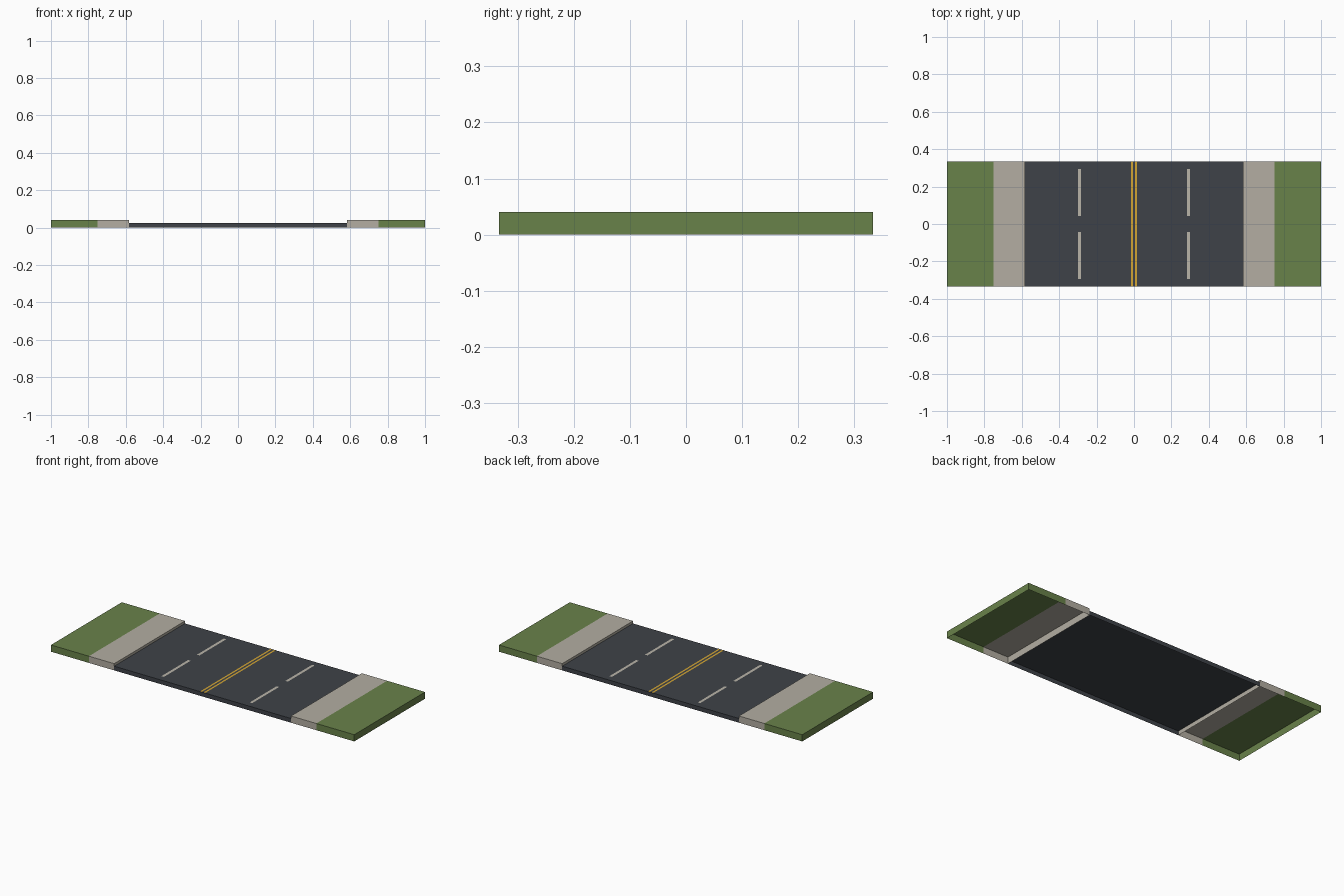
import bpy, bmesh
from mathutils import Vector

cube = bpy.data.objects.get("Cube")
if cube:
    bpy.data.objects.remove(cube, do_unlink=True)


def linear(c):
    c /= 255
    return c / 12.92 if c <= 0.04045 else ((c + 0.055) / 1.055) ** 2.4


def material(name, *rgb):
    mat = bpy.data.materials.new(name)
    mat.use_nodes = True
    colour = [linear(c) for c in rgb] + [1]
    mat.diffuse_color = colour
    bsdf = mat.node_tree.nodes["Principled BSDF"]
    bsdf.inputs["Base Color"].default_value = colour
    bsdf.inputs["Roughness"].default_value = 0.9
    return mat


grass = material("grass_green", 105, 130, 74)
concrete = material("pavement_concrete", 179, 174, 162)
asphalt = material("asphalt", 62, 66, 72)
paint = material("lane_paint", 186, 181, 169)
yellow = material("centre_line_yellow", 210, 165, 52)


def open_box(name, mat, xs, ys, zs, keep):
    """Box reduced to the faces whose outward directions are in keep."""
    spans = [sorted(s) for s in (xs, ys, zs)]
    bm = bmesh.new()
    bmesh.ops.create_cube(bm, size=1)
    for v in bm.verts:
        v.co = [lo + (c + 0.5) * (hi - lo) for c, (lo, hi) in zip(v.co, spans)]
    bm.normal_update()
    hidden = [f for f in bm.faces
              if not any(f.normal.dot(Vector(d)) > 0.9 for d in keep)]
    bmesh.ops.delete(bm, geom=hidden, context="FACES")
    mesh = bpy.data.meshes.new(name)
    bm.to_mesh(mesh)
    bm.free()
    mesh.materials.append(mat)
    obj = bpy.data.objects.new(name, mesh)
    bpy.context.collection.objects.link(obj)
    return obj


TOP, FRONT, BACK = (0, 0, 1), (0, -1, 0), (0, 1, 0)
KERB, EDGE, END = 0.583, 0.75, 1.0
DEPTH = (-0.3333, 0.3333)
ROAD_Z, RAISED_Z = 0.025, 0.04

# Road slab, hollow underneath
open_box("road", asphalt, (-KERB, KERB), DEPTH, (0, ROAD_Z), (TOP, FRONT, BACK))


def marking(name, mat, x, width, ys):
    """Flat painted strip just above the road."""
    open_box(name, mat, (x - width / 2, x + width / 2), ys,
             (ROAD_Z, ROAD_Z + 0.001), (TOP,))


for side, label in ((1, "left"), (-1, "right")):
    # Raised pavement with its kerb face, and grass verge with its outer wall
    open_box(label + "_pavement", concrete, (side * KERB, side * EDGE), DEPTH,
             (0, RAISED_Z), (TOP, FRONT, BACK, (-side, 0, 0)))
    open_box(label + "_verge", grass, (side * EDGE, side * END), DEPTH,
             (0, RAISED_Z), (TOP, FRONT, BACK, (side, 0, 0)))
    # Double centre line and lane dashes
    marking(label + "_centre_line", yellow, side * 0.0115, 0.011, DEPTH)
    for end, place in ((-1, "front"), (1, "back")):
        marking(label + "_" + place + "_lane_dash", paint, side * 0.2917, 0.0167,
                (end * 0.0417, end * 0.2933))
